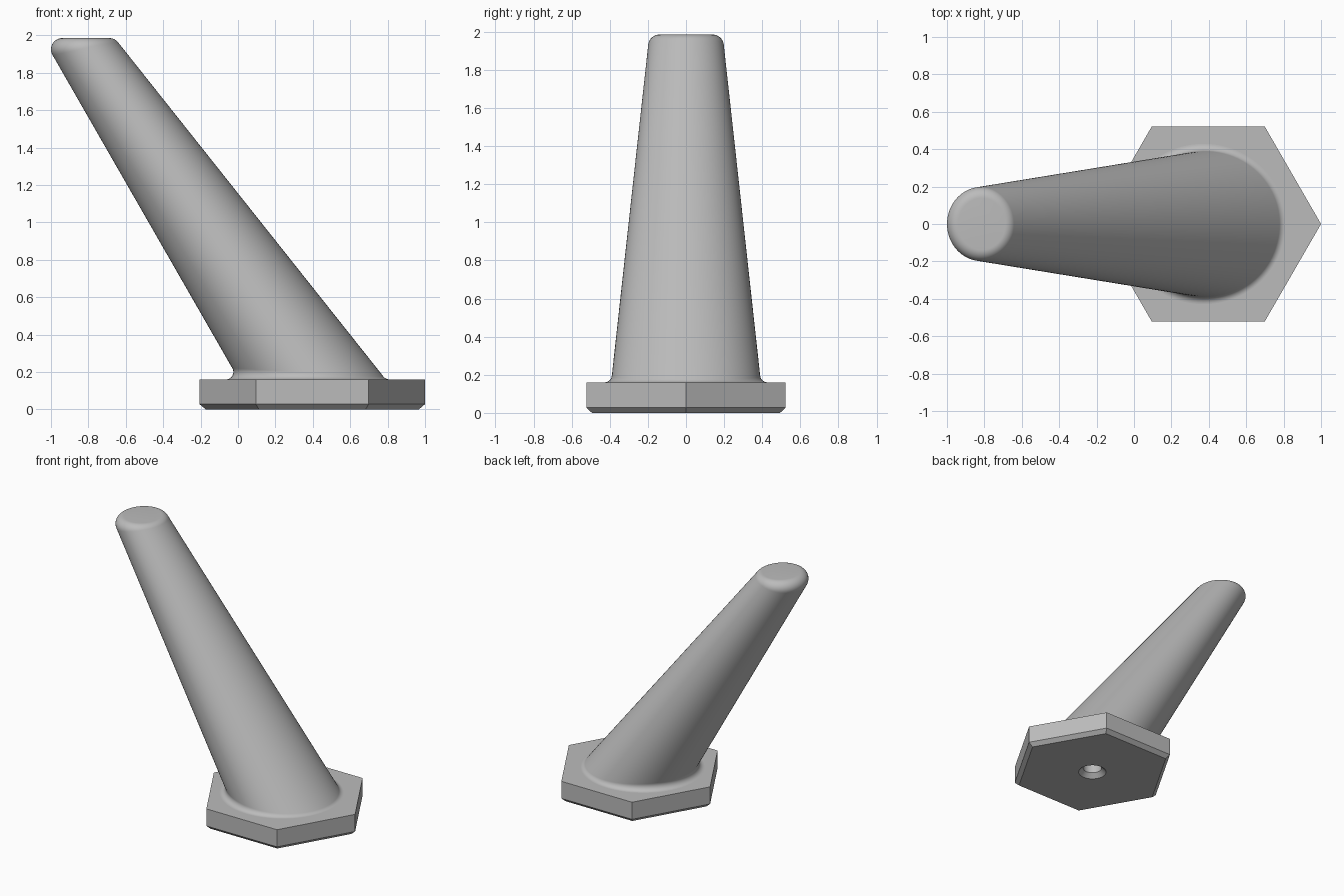
import bpy, bmesh
from math import sin, cos, pi
from mathutils import Vector

cube = bpy.data.objects.get("Cube")
if cube:
    bpy.data.objects.remove(cube, do_unlink=True)

grey = bpy.data.materials.new("plain grey")
grey.use_nodes = True
GREY = (0.5, 0.5, 0.5, 1)
grey.diffuse_color = GREY
grey.node_tree.nodes["Principled BSDF"].inputs["Base Color"].default_value = GREY

SIDES, STEPS = 96, 10
CX = 0.397                        # base centre
Z_BASE, Z_TOP = 0.16, 1.985       # top of the plate and of the horn
LEAN, TAPER, R_FOOT = -0.684, -0.11, 0.393
UP = Vector((0, 0, 1))


def ring(radius, z, count):
    return [Vector((CX + radius * cos(2 * pi * i / count),
                    radius * sin(2 * pi * i / count), z)) for i in range(count)]


def loft(bm, rings):
    """Skin a list of rings and return their vertices."""
    loops = [[bm.verts.new(p) for p in r] for r in rings]
    for a, b in zip(loops, loops[1:]):
        for i in range(len(a)):
            j = (i + 1) % len(a)
            bm.faces.new((a[i], a[j], b[j], b[i]))
    return loops


def fill_between(bm, outer, inner):
    """Fill the flat area between an outline and a hole."""
    edges = []
    for loop in (outer, inner):
        for a, b in zip(loop, loop[1:] + loop[:1]):
            edges.append(bm.edges.get((a, b)) or bm.edges.new((a, b)))
    bmesh.ops.triangle_fill(bm, edges=edges, use_beauty=True, use_dissolve=False)


def finish(bm, name):
    bmesh.ops.recalc_face_normals(bm, faces=bm.faces)
    mesh = bpy.data.meshes.new(name)
    bm.to_mesh(mesh)
    bm.free()
    mesh.materials.append(grey)
    obj = bpy.data.objects.new(name, mesh)
    bpy.context.collection.objects.link(obj)
    bpy.ops.object.select_all(action='DESELECT')
    obj.select_set(True)
    bpy.context.view_layer.objects.active = obj
    bpy.ops.object.shade_smooth_by_angle(angle=pi / 6)


def horn_column(phi, foot_round=0.04, tip_round=0.06):
    """One line up the leaning cone, with a rolling-ball fillet at each end."""
    radial = Vector((cos(phi), sin(phi), 0))
    normal = (radial - UP * (LEAN * cos(phi) + TAPER)).normalized()

    def wall(z):
        h = z - Z_BASE
        return Vector((CX + LEAN * h, 0, z)) + radial * (R_FOOT + TAPER * h)

    foot = wall(Z_BASE + foot_round * (1 - normal.z)) + normal * foot_round
    tip = wall(Z_TOP - tip_round * (1 - normal.z)) - normal * tip_round
    points = [foot - UP.slerp(normal, i / STEPS) * foot_round for i in range(STEPS + 1)]
    points += [tip + normal.slerp(UP, i / STEPS) * tip_round for i in range(STEPS + 1)]
    return points


# Leaning horn
columns = [horn_column(2 * pi * i / SIDES) for i in range(SIDES)]
rings = [list(r) for r in zip(*columns)]
bm = bmesh.new()
loops = loft(bm, rings)
bm.faces.new(loops[-1])
finish(bm, "leaning_horn")

# Hexagonal plate with chamfered underside and a countersunk blind hole
bm = bmesh.new()
plate = loft(bm, [ring(0.57, 0, 6), ring(0.603, 0.028, 6), ring(0.603, Z_BASE, 6)])
hole = loft(bm, [ring(0.1, 0, SIDES), ring(0.067, 0.033, SIDES), ring(0.067, 0.4, SIDES)])
bm.faces.new(hole[-1])
fill_between(bm, plate[0], hole[0])
fill_between(bm, plate[-1], [bm.verts.new(p) for p in rings[0]])
finish(bm, "hexagonal_plate")
